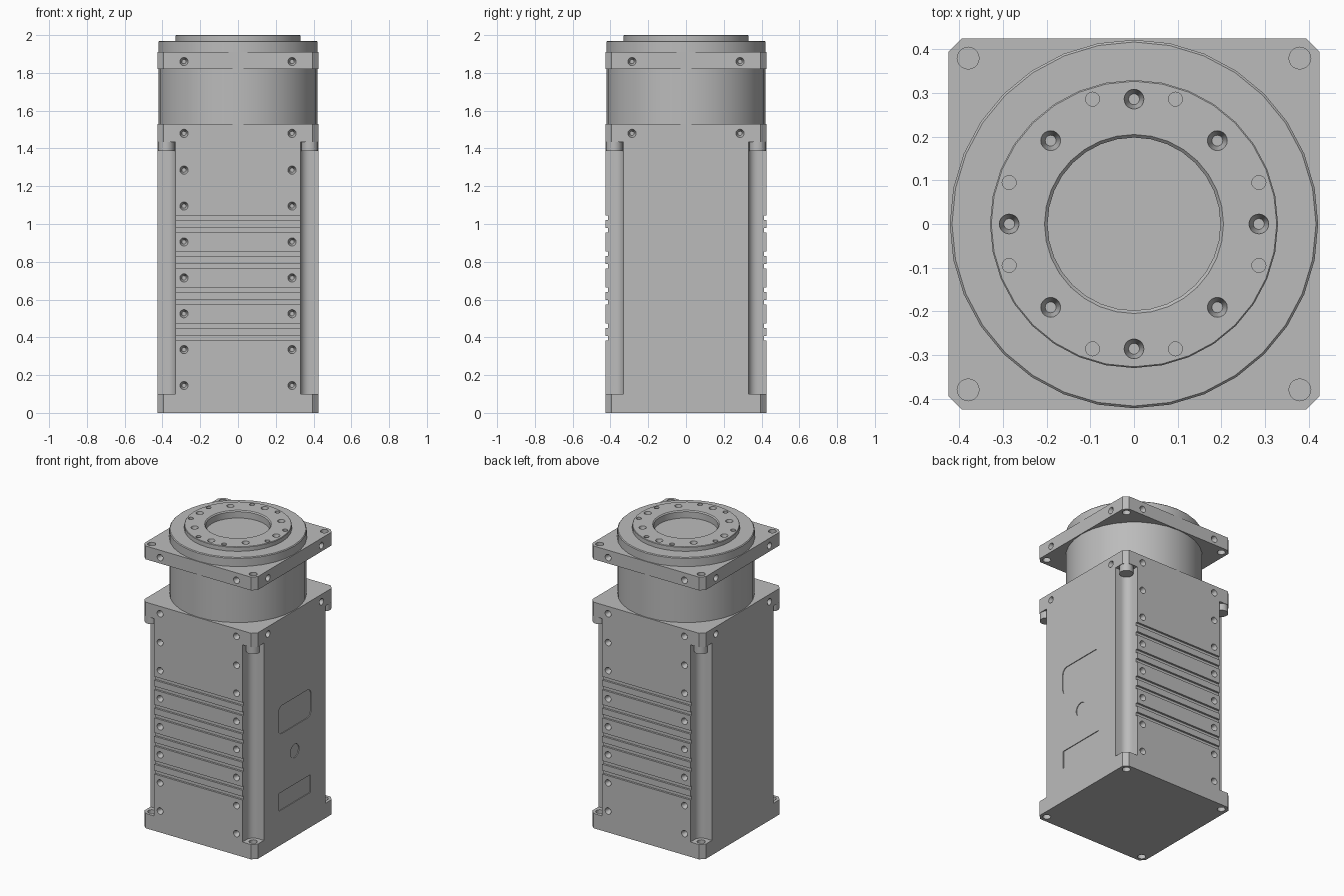
import bpy, bmesh, math
from mathutils import Matrix, Vector

cube = bpy.data.objects.get("Cube")
if cube:
    bpy.data.objects.remove(cube, do_unlink=True)

HALF = 0.425      # half width of the square housing
NOTCH = 0.33      # where the corner notches begin
BOLT = 0.38       # corner bolt position
SEGS = 32

grey = bpy.data.materials.new("machined grey")
grey.use_nodes = True
grey.diffuse_color = (0.5, 0.5, 0.5, 1)
grey.node_tree.nodes["Principled BSDF"].inputs["Base Color"].default_value = (0.5, 0.5, 0.5, 1)


def finish(bm, name):
    bmesh.ops.recalc_face_normals(bm, faces=bm.faces)
    mesh = bpy.data.meshes.new(name)
    bm.to_mesh(mesh)
    bm.free()
    mesh.materials.append(grey)
    obj = bpy.data.objects.new(name, mesh)
    bpy.context.collection.objects.link(obj)
    return obj


def activate(obj):
    bpy.ops.object.select_all(action="DESELECT")
    obj.select_set(True)
    bpy.context.view_layer.objects.active = obj


def smooth(obj):
    activate(obj)
    bpy.ops.object.shade_smooth_by_angle(angle=math.radians(30))


def cut(obj, bm):
    cutter = finish(bm, "cutter")
    cutter.hide_render = True
    mod = obj.modifiers.new("cut", "BOOLEAN")
    mod.operation = "DIFFERENCE"
    mod.solver = "EXACT"
    mod.object = cutter
    activate(obj)
    bpy.ops.object.modifier_apply(modifier=mod.name)
    bpy.data.objects.remove(cutter, do_unlink=True)


def prism(bm, points, low, high, matrix=Matrix()):
    """Extrude a flat outline from low to high."""
    verts = [bm.verts.new(matrix @ Vector((x, y, low))) for x, y in points]
    face = bm.faces.new(verts)
    top = bmesh.ops.extrude_face_region(bm, geom=[face])["geom"]
    shift = matrix.to_3x3() @ Vector((0, 0, high - low))
    bmesh.ops.translate(bm, verts=[g for g in top if isinstance(g, bmesh.types.BMVert)], vec=shift)


def drill(bm, loc, normal, radius, depth, taper=1.0):
    """Add a hole cutter sunk against the outward normal."""
    n = Vector(normal)
    centre = Vector(loc) - n * (depth / 2 - 0.005)
    rot = (-n).to_track_quat("Z", "Y").to_matrix().to_4x4()
    bmesh.ops.create_cone(bm, cap_ends=True, segments=20, radius1=radius,
                          radius2=radius * taper, depth=depth + 0.01,
                          matrix=Matrix.Translation(centre) @ rot)


def box(bm, centre, size):
    bmesh.ops.create_cube(bm, size=1, matrix=Matrix.Translation(centre) @ Matrix.Diagonal((*size, 1)))


def four_corners(quarter):
    """Repeat a corner outline around the square."""
    return [(x * c - y * s, x * s + y * c)
            for c, s in ((1, 0), (0, 1), (-1, 0), (0, -1)) for x, y in quarter]


def lathe(name, profile):
    bm = bmesh.new()
    verts = [bm.verts.new((r, 0, z)) for r, z in profile]
    edges = [bm.edges.new(pair) for pair in zip(verts, verts[1:])]
    bmesh.ops.spin(bm, geom=verts + edges, cent=(0, 0, 0), axis=(0, 0, 1),
                   angle=math.tau, steps=SEGS, use_duplicate=False)
    bmesh.ops.remove_doubles(bm, verts=bm.verts, dist=0.0001)
    return finish(bm, name)


def plate(name, low, high):
    bm = bmesh.new()
    prism(bm, four_corners([(HALF, HALF - 0.03), (HALF - 0.03, HALF)]), low, high)
    return finish(bm, name)


def side_holes(bm, z, normals):
    for nx, ny in normals:
        for off in (-0.286, 0.286):
            drill(bm, (nx * HALF + ny * off, ny * HALF + nx * off, z), (nx, ny, 0), 0.025, 0.035, 0.45)


FRONT_BACK = [(0, -1), (0, 1)]
ALL_SIDES = FRONT_BACK + [(-1, 0), (1, 0)]
CORNERS = [(x, y) for x in (-BOLT, BOLT) for y in (-BOLT, BOLT)]

# Base plate with corner bolt holes
base = plate("base_plate", 0, 0.1)
bm = bmesh.new()
for x, y in CORNERS:
    drill(bm, (x, y, 0.1), (0, 0, 1), 0.025, 0.11)
cut(base, bm)

# Column with rounded corner notches
r = BOLT - NOTCH
arc = [(BOLT - r * math.sin(a), BOLT - r * math.cos(a))
       for a in [math.pi / 2 * i / 6 for i in range(7)]]
bm = bmesh.new()
prism(bm, four_corners([(HALF, NOTCH)] + arc + [(NOTCH, HALF)]), 0.1, 1.435)
column = finish(bm, "motor_column")

# Cooling grooves and screw holes on the front and back
bm = bmesh.new()
for k in range(4):
    for z in (1.032, 0.966):
        for side in (-1, 1):
            box(bm, (0, side * HALF, z - 0.19 * k), (0.7, 0.026, 0.024))
for k in range(7):
    side_holes(bm, 0.145 + 0.19 * k, FRONT_BACK)
cut(column, bm)

# Shallow recesses on the left side: rounded panel, round cover, label
bm = bmesh.new()
to_side = Matrix(((0, 0, 1, 0), (1, 0, 0, 0), (0, 1, 0, 0), (0, 0, 0, 1)))
panel = []
for i, (sy, sz) in enumerate(((1, 1), (-1, 1), (-1, -1), (1, -1))):
    for j in range(5):
        a = math.pi / 2 * (i + j / 4)
        panel.append((sy * 0.135 + 0.04 * math.cos(a), 0.845 + sz * 0.055 + 0.04 * math.sin(a)))
prism(bm, panel, HALF - 0.005, HALF + 0.02, to_side)
drill(bm, (HALF, 0, 0.58), (1, 0, 0), 0.046, 0.005)
box(bm, (HALF + 0.005, 0, 0.295), (0.02, 0.34, 0.12))
cut(column, bm)
smooth(column)

# Lower and upper flanges
for name, low, high in (("lower_flange", 1.435, 1.53), ("upper_flange", 1.82, 1.91)):
    flange = plate(name, low, high)
    bm = bmesh.new()
    side_holes(bm, 1.48 if low < 1.5 else 1.86, ALL_SIDES)
    if low > 1.5:
        for x, y in CORNERS:
            drill(bm, (x, y, high), (0, 0, 1), 0.025, high - low + 0.01)
    cut(flange, bm)

# Bolt heads under the lower flange
for i, (x, y) in enumerate(CORNERS):
    bm = bmesh.new()
    bmesh.ops.create_cone(bm, cap_ends=True, segments=20, radius1=0.043, radius2=0.043,
                          depth=0.05, matrix=Matrix.Translation((x, y, 1.412)))
    smooth(finish(bm, f"bolt_head_{i + 1}"))

# Round neck between the flanges
smooth(lathe("neck", [(0, 1.53), (0.42, 1.53), (0.42, 1.82), (0, 1.82)]))

# Rotating output disc with raised ring and centre recess
disc = lathe("output_disc", [(0, 1.91), (0.422, 1.91), (0.422, 1.965), (0.417, 1.97), (0.33, 1.97),
                             (0.33, 1.997), (0.327, 2), (0.205, 2), (0.198, 1.993),
                             (0.198, 1.95), (0, 1.95)])
bm = bmesh.new()
for i in range(8):
    a = math.pi / 4 * i
    reach = 0.27 if i % 2 else 0.286
    drill(bm, (reach * math.cos(a), reach * math.sin(a), 2), (0, 0, 1), 0.025, 0.045, 0.5)
for side in (-1, 1):
    for off in (-0.095, 0.095):
        for x, y in ((side * 0.286, off), (off, side * 0.286)):
            drill(bm, (x, y, 2), (0, 0, 1), 0.016, 0.03)
cut(disc, bm)
smooth(disc)
